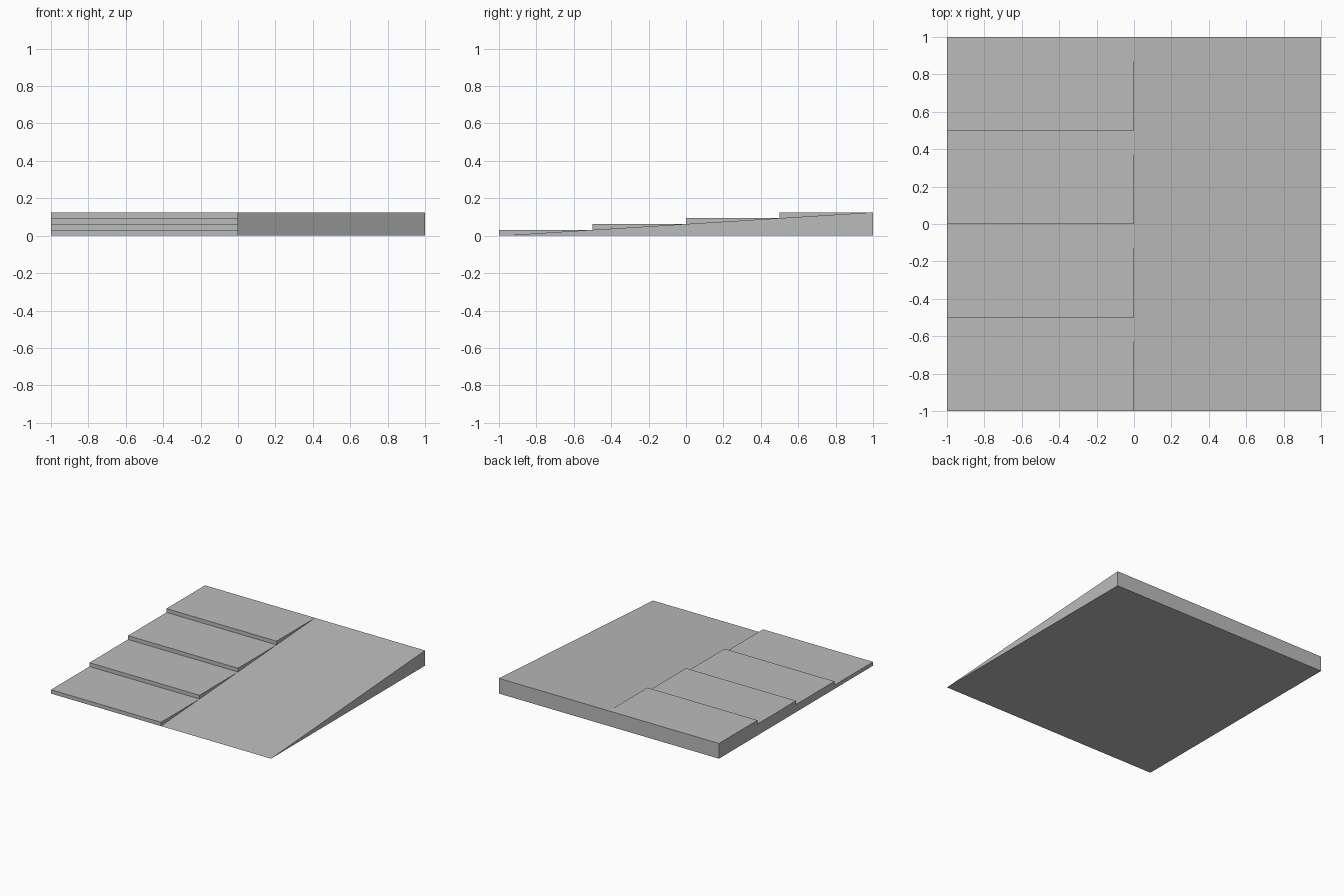
import bpy
import bmesh

cube = bpy.data.objects.get("Cube")
if cube:
    bpy.data.objects.remove(cube, do_unlink=True)

STEPS = 4
HEIGHT = 0.125

# Plain grey for the whole model
GREY = (0.5, 0.5, 0.5, 1.0)
grey = bpy.data.materials.new("plain_grey")
grey.use_nodes = True
grey.diffuse_color = GREY
grey.node_tree.nodes["Principled BSDF"].inputs["Base Color"].default_value = GREY


def extrude_profile(name, profile, x0, x1):
    """Solid made from a closed (y, z) side profile swept from x0 to x1."""
    bm = bmesh.new()
    face = bm.faces.new([bm.verts.new((x0, y, z)) for y, z in profile])
    swept = bmesh.ops.extrude_face_region(bm, geom=[face])["geom"]
    verts = [v for v in swept if isinstance(v, bmesh.types.BMVert)]
    bmesh.ops.translate(bm, vec=(x1 - x0, 0, 0), verts=verts)
    bmesh.ops.recalc_face_normals(bm, faces=bm.faces)
    mesh = bpy.data.meshes.new(name)
    bm.to_mesh(mesh)
    bm.free()
    mesh.materials.append(grey)
    obj = bpy.data.objects.new(name, mesh)
    bpy.context.collection.objects.link(obj)
    return obj


# Staircase: riser and tread points climbing from front to back
stair_profile = [(-1, 0)]
for i in range(STEPS):
    z = HEIGHT * (i + 1) / STEPS
    stair_profile += [(-1 + 2 * i / STEPS, z), (-1 + 2 * (i + 1) / STEPS, z)]
stair_profile.append((1, 0))
extrude_profile("shallow_steps", stair_profile, -1, 0)

# Ramp: a wedge beside the steps
extrude_profile("ramp", [(-1, 0), (1, HEIGHT), (1, 0)], 0, 1)
